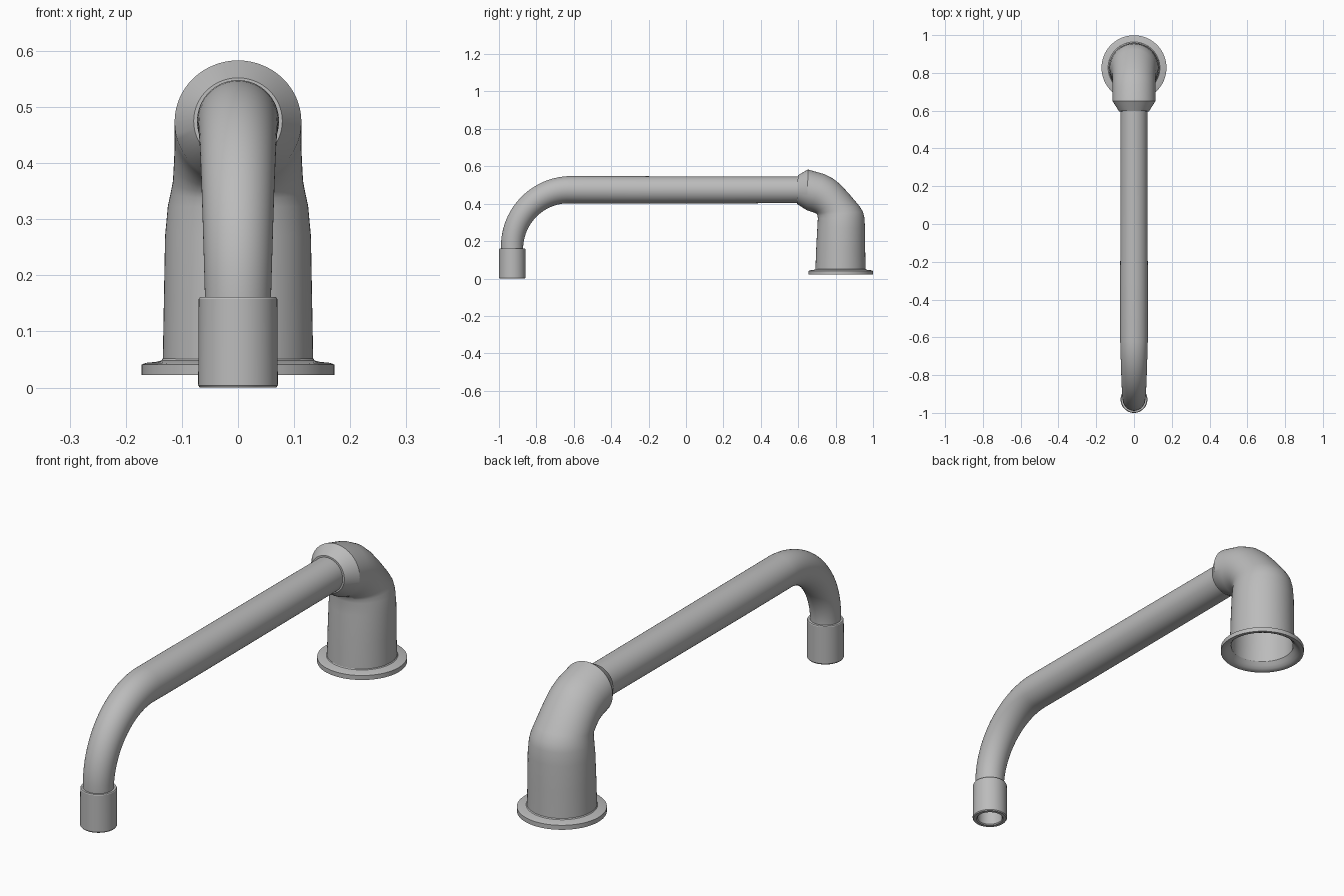
import bpy, bmesh, math
from mathutils import Vector

if "Cube" in bpy.data.objects:
    bpy.data.objects.remove(bpy.data.objects["Cube"], do_unlink=True)

metal = bpy.data.materials.new("grey metal")
metal.use_nodes = True
GREY = (0.5, 0.5, 0.5, 1)
metal.diffuse_color = GREY
metal.node_tree.nodes["Principled BSDF"].inputs["Base Color"].default_value = GREY
SIDES = 64


def sweep(name, rings, cap_start=False, cap_end=False, angle=28):
    """Skin elliptical rings, each (centre, in-plane half axis, x radius)."""
    bm = bmesh.new()
    loops = []
    for c, axis, rx in rings:
        loop = []
        for i in range(SIDES):
            a = math.tau * i / SIDES
            loop.append(bm.verts.new(c + axis * math.cos(a) + Vector((rx * math.sin(a), 0, 0))))
        loops.append(loop)
    for lo, hi in zip(loops, loops[1:]):
        for i in range(SIDES):
            j = (i + 1) % SIDES
            bm.faces.new((lo[i], lo[j], hi[j], hi[i]))
    if cap_start:
        bm.faces.new(loops[0])
    if cap_end:
        bm.faces.new(loops[-1])
    bmesh.ops.recalc_face_normals(bm, faces=bm.faces)
    mesh = bpy.data.meshes.new(name)
    bm.to_mesh(mesh)
    bm.free()
    mesh.materials.append(metal)
    obj = bpy.data.objects.new(name, mesh)
    bpy.context.collection.objects.link(obj)
    bpy.ops.object.select_all(action="DESELECT")
    obj.select_set(True)
    bpy.context.view_layer.objects.active = obj
    bpy.ops.object.shade_smooth_by_angle(angle=math.radians(angle))
    return obj


def lathe(y, profile):
    """Rings around a vertical axis from (radius, height) pairs."""
    return [(Vector((0, y, z)), Vector((0, r, 0)), r) for r, z in profile]


def section(yo, zo, yi, zi, rx):
    """Ring spanning an outer and an inner silhouette point."""
    o, i = Vector((0, yo, zo)), Vector((0, yi, zi))
    return ((o + i) / 2, (o - i) / 2, rx)


# Body: upright barrel bending forward to a tapered collar
elbow = [
    section(0.960, 0.050, 0.692, 0.050, 0.134),
    section(0.958, 0.160, 0.696, 0.160, 0.132),
    section(0.957, 0.270, 0.702, 0.270, 0.130),
    section(0.954, 0.325, 0.705, 0.322, 0.125),
    section(0.946, 0.358, 0.703, 0.336, 0.120),
    section(0.925, 0.390, 0.699, 0.345, 0.116),
    section(0.870, 0.455, 0.690, 0.351, 0.114),
    section(0.825, 0.503, 0.681, 0.354, 0.113),
    section(0.790, 0.532, 0.672, 0.357, 0.113),
    section(0.740, 0.558, 0.662, 0.360, 0.113),
    section(0.652, 0.583, 0.648, 0.364, 0.113),
    section(0.598, 0.552, 0.594, 0.398, 0.079),
]
sweep("body", elbow, cap_end=True)

# Inner lining, seen through the open base
lining = [(c, axis * 0.96, rx * 0.96) for c, axis, rx in elbow[:-1]]
sweep("body_lining", lining, cap_end=True).data.flip_normals()

# Base flange with a hollow underside
flange = [(0.134, 0.052), (0.137, 0.048), (0.145, 0.046), (0.164, 0.044), (0.172, 0.041),
          (0.172, 0.022), (0.160, 0.022), (0.150, 0.027), (0.140, 0.036), (0.129, 0.051)]
sweep("base_flange", lathe(0.827, flange))

# Spout: long straight tube, then a quarter bend narrowing to the tip
bend, bend_y, bend_z = 0.31, -0.62, 0.165
spout = [(Vector((0, y, 0.474)), Vector((0, 0, r)), r)
         for y, r in ((0.62, 0.071), (0.2, 0.072), (-0.3, 0.073))]
STEPS = 20
for k in range(STEPS + 1):
    t = k / STEPS
    a = t * math.pi / 2
    out = Vector((0, -math.sin(a), math.cos(a)))
    r = 0.073 - 0.014 * t
    spout.append((Vector((0, bend_y, bend_z)) + out * bend, out * r, r))
spout.append((Vector((0, -0.93, 0.14)), Vector((0, -0.059, 0)), 0.059))
sweep("spout", spout, cap_start=True, cap_end=True)

# Outlet sleeve with an open mouth
outlet = [(0.050, 0.161), (0.068, 0.161), (0.070, 0.158), (0.071, 0.004), (0.068, 0.0),
          (0.055, 0.0), (0.051, 0.004), (0.051, 0.12)]
sweep("outlet", lathe(-0.929, outlet), cap_start=True, cap_end=True)
